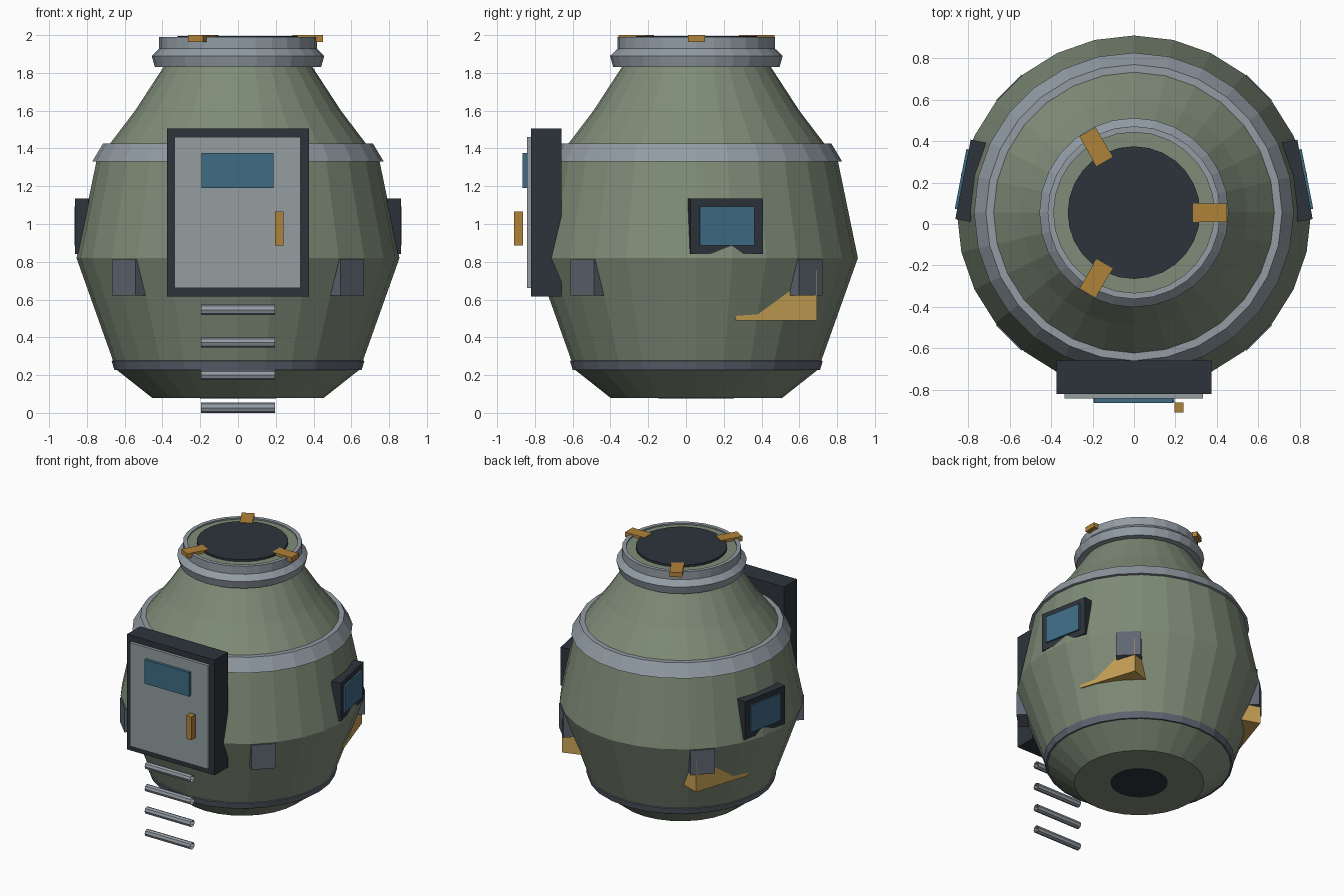
import bpy, bmesh
from math import pi, sin, cos, radians
from mathutils import Matrix, Vector

if "Cube" in bpy.data.objects:
    bpy.data.objects.remove(bpy.data.objects["Cube"], do_unlink=True)

AXIS_Y = 0.055   # hull axis, behind centre because the door sticks out
SIDES = 28


def material(name, *rgb):
    lin = [(c / 255 / 12.92) if c < 11 else ((c / 255 + 0.055) / 1.055) ** 2.4 for c in rgb]
    m = bpy.data.materials.new(name)
    m.use_nodes = True
    m.diffuse_color = (*lin, 1)
    bsdf = next(n for n in m.node_tree.nodes if n.type == 'BSDF_PRINCIPLED')
    bsdf.inputs["Base Color"].default_value = (*lin, 1)
    return m


GREEN = material("sage green", 127, 140, 120)
METAL = material("light metal", 146, 156, 164)
PANEL = material("door grey", 147, 157, 160)
STEEL = material("dark steel", 95, 102, 114)
DARK = material("charcoal", 45, 52, 59)
GLASS = material("blue glass", 62, 108, 133)
BRASS = material("brass", 176, 130, 58)
SAND = material("sand yellow", 200, 162, 85)


def finish(name, bm, mat):
    bmesh.ops.recalc_face_normals(bm, faces=bm.faces)
    me = bpy.data.meshes.new(name)
    bm.to_mesh(me)
    bm.free()
    me.materials.append(mat)
    ob = bpy.data.objects.new(name, me)
    bpy.context.collection.objects.link(ob)
    return ob


def box(name, lo, hi, mat, turn=0):
    """Box between two corners; a turned box is measured from the hull axis."""
    lo, hi = Vector(lo), Vector(hi)
    bm = bmesh.new()
    bmesh.ops.create_cube(bm, size=1, matrix=Matrix.Translation((lo + hi) / 2)
                          @ Matrix.Diagonal((*(hi - lo), 1)))
    ob = finish(name, bm, mat)
    return ob


def radial_box(name, az, near, far, t0, t1, z0, z1, mat):
    """Box facing out along azimuth az, sized along radius, tangent and height."""
    ob = box(name, (near, t0, z0), (far, t1, z1), mat)
    ob.data.transform(Matrix.Translation((0, AXIS_Y, 0)) @ Matrix.Rotation(radians(az), 4, 'Z'))
    return ob


def lathe(name, profile, mat, closed=False):
    """Spin a (radius, height) profile; open profiles get flat caps."""
    bm = bmesh.new()
    rings = [[bm.verts.new((r * cos(2 * pi * i / SIDES), AXIS_Y + r * sin(2 * pi * i / SIDES), z))
              for i in range(SIDES)] for r, z in profile]
    pairs = list(zip(rings, rings[1:]))
    if closed:
        pairs.append((rings[-1], rings[0]))
    else:
        bm.faces.new(rings[0])
        bm.faces.new(rings[-1])
    for a, b in pairs:
        for i in range(SIDES):
            j = (i + 1) % SIDES
            bm.faces.new((a[i], a[j], b[j], b[i]))
    return finish(name, bm, mat)


# Hull, collars and hatches
lathe("hull", [(.455, .08), (.645, .23), (.855, .82), (.75, 1.33),
               (.545, 1.6), (.395, 1.83), (.395, 1.98)], GREEN)
lathe("base_collar", [(.63, .228), (.655, .228), (.669, .275), (.64, .285)], STEEL, True)
lathe("shoulder_collar", [(.74, 1.33), (.772, 1.33), (.715, 1.425), (.675, 1.425)], METAL, True)
lathe("neck_collar", [(.39, 1.83), (.44, 1.83), (.457, 1.89), (.415, 1.93), (.39, 1.93)], METAL, True)
lathe("neck_rim", [(.388, 1.92), (.417, 1.92), (.417, 1.99), (.388, 1.99)], METAL, True)
lathe("top_hatch", [(.32, 1.95), (.32, 1.996)], DARK)
lathe("bottom_hatch", [(.2, .1), (.2, .077)], DARK)

# Hatch clasps
for n in range(3):
    radial_box(f"hatch_clasp_{n + 1}", 120 * n, .285, .45, -.045, .045, 1.963, 2.0, BRASS)

# Door
box("door_frame", (-.375, -.82, .615), (.375, -.66, 1.505), DARK)
box("door_panel", (-.335, -.843, .66), (.332, -.81, 1.46), PANEL)
box("door_window", (-.193, -.865, 1.19), (.188, -.835, 1.375), GLASS)
box("door_handle", (.195, -.91, .885), (.24, -.862, 1.065), BRASS)

# Ladder rungs: open hexagonal tubes
for n in range(4):
    bm = bmesh.new()
    bmesh.ops.create_cone(bm, cap_ends=False, segments=8, radius1=.027, radius2=.027, depth=.39,
                          matrix=Matrix.Translation((0, -.835, .027 + .173 * n))
                          @ Matrix.Rotation(pi / 2, 4, 'Y'))
    finish(f"ladder_rung_{n + 1}", bm, METAL)

# Side windows, mounting pads and rear lockers, mirrored left and right
for side, flip in (("left", False), ("right", True)):
    def az(a):
        return 180 - a if flip else a

    radial_box(f"{side}_window_frame", az(11), .768, .841, -.195, .195, .84, 1.135, DARK)
    radial_box(f"{side}_window_glass", az(11), .80, .853, -.147, .147, .886, 1.093, GLASS)
    for end, a in (("rear", 45), ("front", -45)):
        radial_box(f"{side}_{end}_pad", az(a), .68, .855, -.088, .088, .622, .812, STEEL)
    t = sorted((.43, -.02), reverse=False)
    if flip:
        t = [-v for v in reversed(t)]
    radial_box(f"{side}_rear_locker", az(18), .3, .742, t[0], t[1], .49, .753, SAND)
